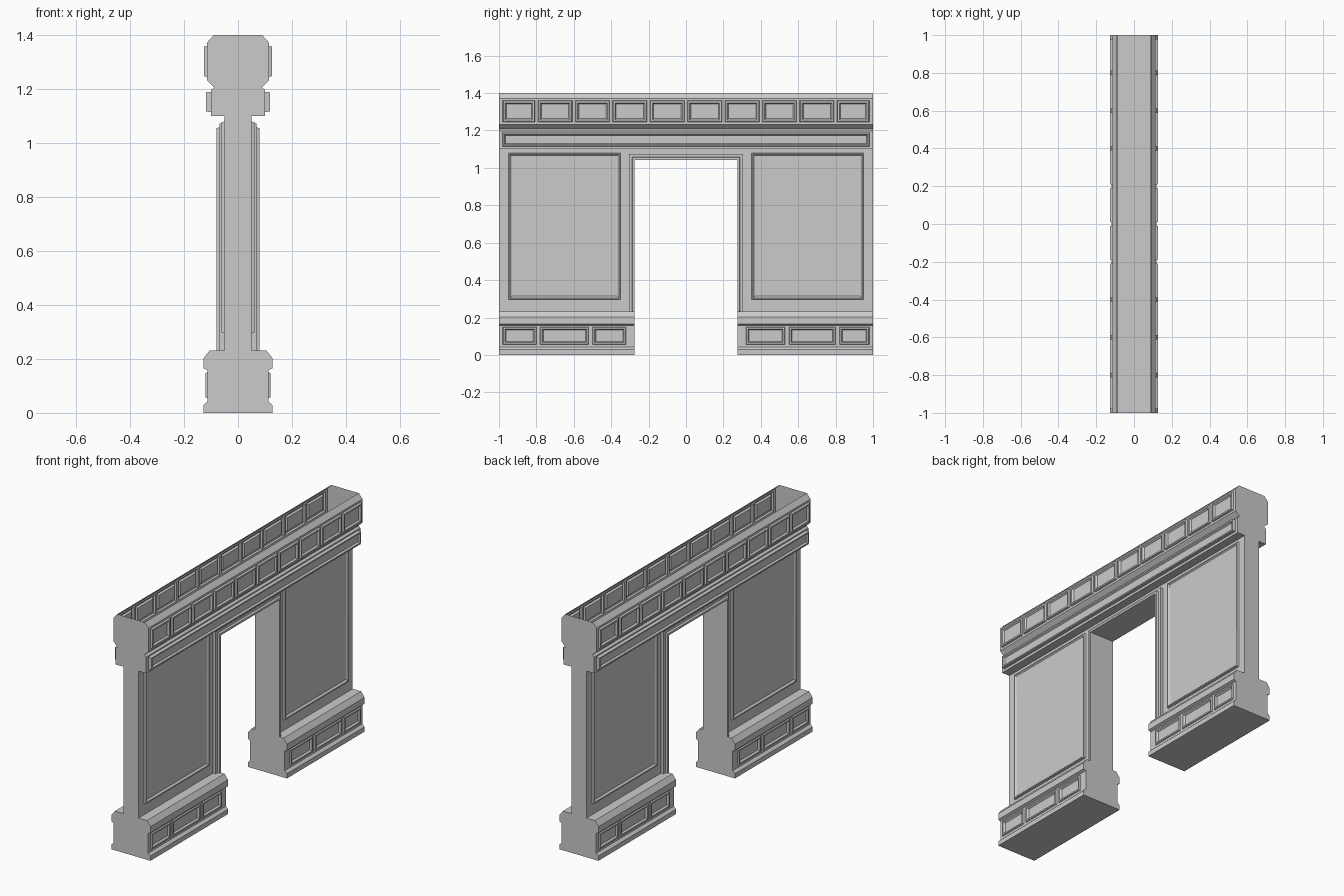
import bpy, bmesh
from math import pi
from mathutils import Matrix

if "Cube" in bpy.data.objects:
    bpy.data.objects.remove(bpy.data.objects["Cube"], do_unlink=True)

grey = bpy.data.materials.new("plain_grey")
grey.use_nodes = True
GREY = (0.6, 0.6, 0.6, 1)
grey.diffuse_color = GREY
grey.node_tree.nodes["Principled BSDF"].inputs["Base Color"].default_value = GREY


def add_grid(bm, rows):
    """Skin a grid of points with quads."""
    vs = [[bm.verts.new(p) for p in row] for row in rows]
    for a, b in zip(vs, vs[1:]):
        for c in range(len(a) - 1):
            bm.faces.new((a[c], a[c + 1], b[c + 1], b[c]))


def extrude_profile(bm, profile, ys):
    """Run an (x, z) half profile along y and close both ends."""
    add_grid(bm, [[(x, y, z) for y in ys] for x, z in profile])
    outline = list(dict.fromkeys([(0, profile[0][1])] + profile + [(0, profile[-1][1])]))
    for y, pts in ((ys[0], outline), (ys[-1], outline[::-1])):
        bm.faces.new([bm.verts.new((x, y, z)) for x, z in pts])


def frame_panels(bm, spans, z0, z1, steps):
    """Raise a moulded rim around each rectangle of the side face."""
    bm.normal_update()
    for y0, y1 in spans:
        region = []
        for f in bm.faces:
            c = f.calc_center_median()
            if f.normal.x > 0.99 and y0 < c.y < y1 and z0 < c.z < z1:
                region.append(f)
        for thickness, depth in steps:
            bmesh.ops.inset_region(bm, faces=region, thickness=thickness, depth=depth,
                                   use_boundary=True, use_even_offset=True)


def finish(bm, name):
    """Add the opposite side by a half turn and make the object."""
    bmesh.ops.remove_doubles(bm, verts=bm.verts[:], dist=0.0005)
    copy = bmesh.ops.duplicate(bm, geom=bm.verts[:] + bm.edges[:] + bm.faces[:])["geom"]
    bmesh.ops.rotate(bm, matrix=Matrix.Rotation(pi, 3, "Z"),
                     verts=[g for g in copy if isinstance(g, bmesh.types.BMVert)])
    bmesh.ops.remove_doubles(bm, verts=bm.verts[:], dist=0.0005)
    mesh = bpy.data.meshes.new(name)
    bm.to_mesh(mesh)
    bm.free()
    mesh.materials.append(grey)
    bpy.context.collection.objects.link(bpy.data.objects.new(name, mesh))


# Open-topped frieze with ten framed panels over a long framed rail
bm = bmesh.new()
spans = [(max(-0.98, -0.99 + 0.2 * i - 0.002), min(0.98, -0.81 + 0.2 * i + 0.002)) for i in range(10)]
ys = [-1] + [y for s in spans for y in s] + [1]
extrude_profile(bm, [(0.05, 1.1), (0.1, 1.1), (0.1, 1.115), (0.1, 1.19), (0.1, 1.197),
                     (0.088, 1.207), (0.115, 1.232), (0.115, 1.245), (0.115, 1.36),
                     (0.115, 1.372), (0.09, 1.4)], ys)
frame_panels(bm, spans, 1.245, 1.36, [(0.003, 0.011), (0.009, 0), (0.007, -0.01)])
frame_panels(bm, [(-0.98, 0.98)], 1.115, 1.19, [(0.002, 0.019), (0.008, 0), (0.006, -0.01)])
finish(bm, "frieze")

# Wall with a doorway gap and a large framed panel on each side of it
bm = bmesh.new()
extrude_profile(bm, [(0.05, 0.23), (0.05, 0.295), (0.05, 1.065), (0.05, 1.08), (0.05, 1.1), (0, 1.1)],
                [-1, -0.95, -0.35, -0.3, 0.3, 0.35, 0.95, 1])
gap = [f for f in bm.faces if abs(f.calc_center_median().y) < 0.1
       and 0.04 < f.calc_center_median().x and f.calc_center_median().z < 1.06]
bmesh.ops.delete(bm, geom=gap, context="FACES")
bmesh.ops.remove_doubles(bm, verts=bm.verts[:], dist=0.0005)
frame_panels(bm, [(-0.95, -0.35), (0.35, 0.95)], 0.295, 1.08,
             [(0.003, 0.011), (0.006, 0), (0.006, -0.006), (0.004, -0.004)])
finish(bm, "wall")

# Panelled plinths either side of the doorway
plinth = [(0, 0), (0.128, 0), (0.128, 0.028), (0.113, 0.042), (0.113, 0.055), (0.113, 0.15),
          (0.113, 0.158), (0.128, 0.165), (0.128, 0.202), (0.105, 0.232), (0, 0.232)]
layouts = {
    "plinth_front": [(-0.98, -0.8), (-0.78, -0.52), (-0.5, -0.32)],
    "plinth_back": [(0.32, 0.53), (0.55, 0.8), (0.82, 0.98)],
}
bm = bmesh.new()
for name, spans in layouts.items():
    ends = (-1, -0.275) if name == "plinth_front" else (0.275, 1)
    extrude_profile(bm, plinth, [ends[0]] + [y for s in spans for y in s] + [ends[1]])
bmesh.ops.remove_doubles(bm, verts=bm.verts[:], dist=0.0005)
for spans in layouts.values():
    frame_panels(bm, spans, 0.055, 0.15, [(0.003, 0.007), (0.008, 0), (0.007, -0.01)])
finish(bm, "plinths")

# Stepped door casing, including the jamb and lintel lining
bm = bmesh.new()
rows = []
for o, x in [(0, 0), (0, 0.08), (0.012, 0.08), (0.015, 0.068), (0.03, 0.068), (0.03, 0.05)]:
    y, z = 0.275 + o, 1.043 + o
    rows.append([(x, -y, 0.23), (x, -y, z), (x, y, z), (x, y, 0.23)])
add_grid(bm, rows)
finish(bm, "door_casing")
